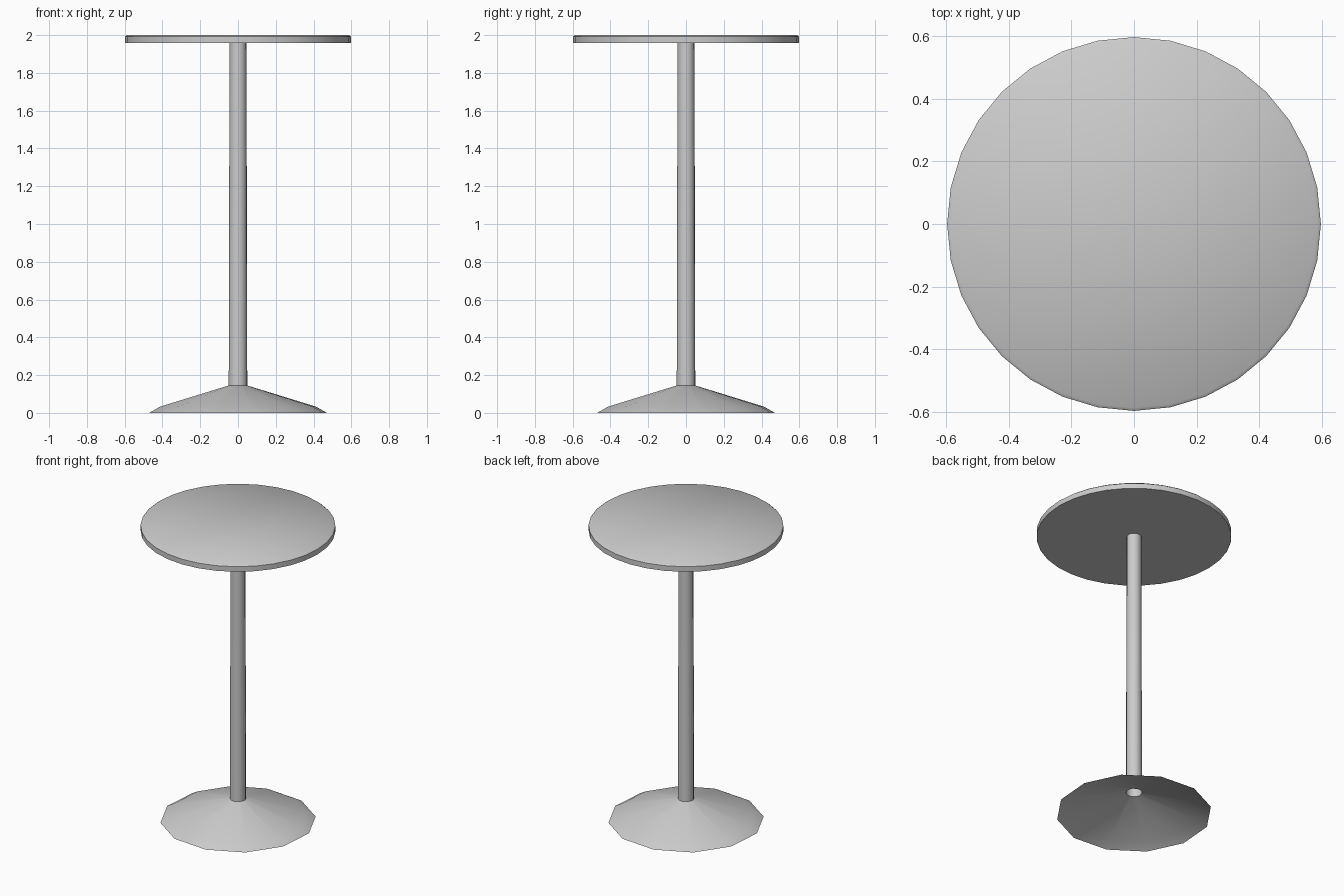
import bpy
import bmesh
import math

cube = bpy.data.objects.get("Cube")
if cube:
    bpy.data.objects.remove(cube, do_unlink=True)

# One plain grey for the whole table
grey = bpy.data.materials.new("light_grey")
grey.use_nodes = True
colour = (0.6, 0.6, 0.6, 1.0)
grey.diffuse_color = colour
grey.node_tree.nodes["Principled BSDF"].inputs["Base Color"].default_value = colour


def lathe(name, profile, sides, turn=0.0, smooth=45):
    """Spin (radius, height) points, listed bottom to top, around z."""
    bm = bmesh.new()
    rings = []
    for radius, z in profile:
        if radius == 0:
            rings.append([bm.verts.new((0, 0, z))] * sides)
            continue
        ring = []
        for i in range(sides):
            a = math.radians(turn) + math.tau * i / sides
            ring.append(bm.verts.new((radius * math.cos(a), radius * math.sin(a), z)))
        rings.append(ring)
    for low, high in zip(rings, rings[1:]):
        for i in range(sides):
            j = (i + 1) % sides
            corners = [low[i], low[j], high[j], high[i]]
            bm.faces.new(list(dict.fromkeys(corners)))
    mesh = bpy.data.meshes.new(name)
    bm.to_mesh(mesh)
    bm.free()
    mesh.materials.append(grey)
    obj = bpy.data.objects.new(name, mesh)
    bpy.context.collection.objects.link(obj)
    bpy.ops.object.select_all(action="DESELECT")
    obj.select_set(True)
    bpy.context.view_layer.objects.active = obj
    bpy.ops.object.shade_smooth_by_angle(angle=math.radians(smooth))
    return obj


# Hollow flared foot, open underneath
lathe("base", [(0.478, 0), (0.42, 0.033), (0.05, 0.145)], 12, turn=10.5)

# Slightly tapered open tube
lathe("pole", [(0.05, 0.145), (0.0455, 1.957)], 12, turn=10.5)

# Round top with a softened upper edge
lathe("table_top",
      [(0, 1.957), (0.598, 1.957), (0.598, 1.992), (0.588, 2), (0, 2)], 32)
